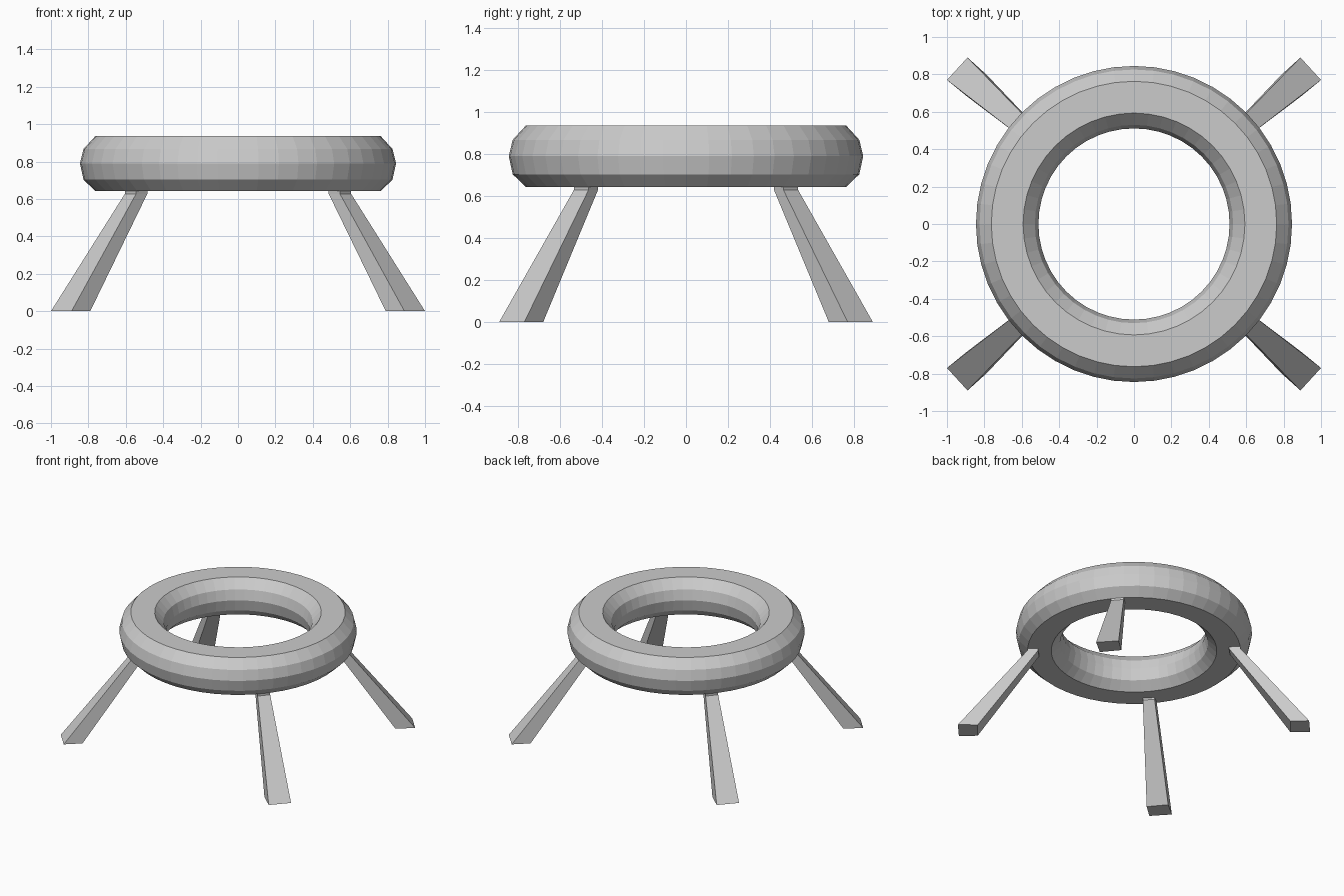
import bpy, bmesh, math

if "Cube" in bpy.data.objects:
    bpy.data.objects.remove(bpy.data.objects["Cube"])

SEGMENTS = 48


def make_object(name, bm):
    bmesh.ops.recalc_face_normals(bm, faces=bm.faces)
    mesh = bpy.data.meshes.new(name)
    bm.to_mesh(mesh)
    bm.free()
    obj = bpy.data.objects.new(name, mesh)
    bpy.context.collection.objects.link(obj)
    return obj


def bridge(bm, a, b):
    n = len(a)
    for i in range(n):
        j = (i + 1) % n
        bm.faces.new((a[i], a[j], b[j], b[i]))


# Ring seat: closed bevelled profile (offset from tube centre, height) swept round z
tube_radius = 0.678
half = [(0.085, 0.936), (0.148, 0.867), (0.167, 0.79), (0.148, 0.703), (0.085, 0.642)]
profile = half + [(-r, z) for r, z in reversed(half)]
bm = bmesh.new()
rings = []
for s in range(SEGMENTS):
    t = 2 * math.pi * s / SEGMENTS
    rings.append([bm.verts.new(((tube_radius + r) * math.cos(t),
                                (tube_radius + r) * math.sin(t), z)) for r, z in profile])
for s in range(SEGMENTS):
    bridge(bm, rings[s], rings[(s + 1) % SEGMENTS])
ring = make_object("ring_seat", bm)

# Splayed tapering legs: foot, neck and short upright top, mirrored to four corners
foot = [(1.0, 0.77), (0.89, 0.89), (0.79, 0.80), (0.89, 0.68)]
neck = [(0.605, 0.465), (0.545, 0.535), (0.485, 0.48), (0.545, 0.42)]
bm = bmesh.new()
sections = [[bm.verts.new((x, y, z)) for x, y in pts]
            for pts, z in ((foot, 0.0), (neck, 0.627), (neck, 0.655))]
for a, b in zip(sections, sections[1:]):
    bridge(bm, a, b)
bm.faces.new(sections[0])
bm.faces.new(sections[-1])
legs = make_object("legs", bm)
mirror = legs.modifiers.new("four_corners", 'MIRROR')
mirror.use_axis = (True, True, False)
mirror.use_mirror_merge = False
